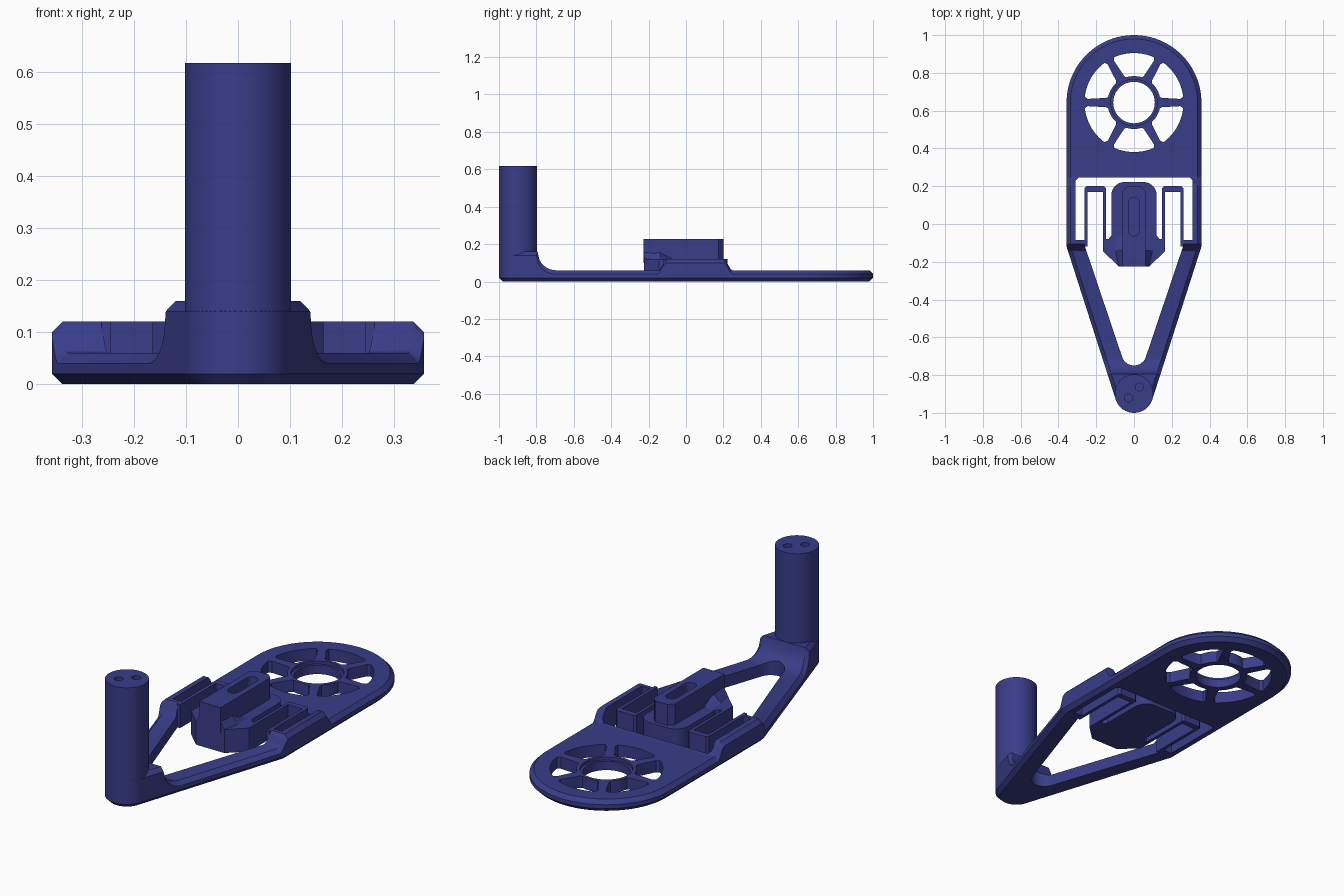
import bpy, bmesh, math
from mathutils import Vector

if "Cube" in bpy.data.objects:
    bpy.data.objects.remove(bpy.data.objects["Cube"])

BLUE = bpy.data.materials.new("deep_blue")
BLUE.diffuse_color = (0.04, 0.047, 0.25, 1)
BLUE.use_nodes = True
BLUE.node_tree.nodes["Principled BSDF"].inputs["Base Color"].default_value = BLUE.diffuse_color
RC = Vector((0, 0.643))      # ring centre
PC = Vector((0, -0.898))     # post centre
R, PR = 0.357, 0.102         # ring and post radius


def finish(bm, name):
    bmesh.ops.remove_doubles(bm, verts=bm.verts, dist=1e-5)
    bmesh.ops.recalc_face_normals(bm, faces=bm.faces)
    me = bpy.data.meshes.new(name)
    bm.to_mesh(me)
    bm.free()
    me.materials.append(BLUE)
    ob = bpy.data.objects.new(name, me)
    bpy.context.collection.objects.link(ob)
    return ob


def prism(name, pts, z0, z1, chamfer=0):
    """Extrude a 2D outline from z0 to z1, optionally bevelling the top rim."""
    bm = bmesh.new()
    f = bm.faces.new([bm.verts.new((x, y, z0)) for x, y in pts])
    ext = bmesh.ops.extrude_face_region(bm, geom=[f])["geom"]
    top = [v for v in ext if isinstance(v, bmesh.types.BMVert)]
    for v in top:
        v.co.z = z1
    if chamfer:
        rim = [e for e in bm.edges if all(v in top for v in e.verts)]
        bmesh.ops.bevel(bm, geom=rim, offset=chamfer, segments=1, affect='EDGES')
    return finish(bm, name)


def arc(c, r, a0, a1, n):
    return [(c[0] + r * math.cos(math.radians(a0 + (a1 - a0) * i / n)),
             c[1] + r * math.sin(math.radians(a0 + (a1 - a0) * i / n))) for i in range(n + 1)]


def circle(c, r, n=48):
    return arc(c, r, 0, 360, n)[:-1]


def mirrored(half):
    """Close a right-hand outline with its mirror image."""
    return half + [(-x, y) for x, y in reversed(half) if abs(x) > 1e-6]


def cut(ob, cutters):
    for c in cutters:
        m = ob.modifiers.new("cut", 'BOOLEAN')
        m.operation, m.solver, m.object = 'DIFFERENCE', 'EXACT', c
    bpy.context.view_layer.update()
    dg = bpy.context.evaluated_depsgraph_get()
    me = bpy.data.meshes.new_from_object(ob.evaluated_get(dg))
    ob.modifiers.clear()
    ob.data = me
    for c in cutters:
        bpy.data.objects.remove(c)


def smoothstep(a, b, t):
    t = min(1, max(0, (t - a) / (b - a)))
    return t * t * (3 - 2 * t)


def height(y):
    """Top of the plate: thin base, raised rails, fillet up to the post."""
    if y < -0.7:
        return 0.16 - math.sqrt(max(0, 0.01 - (max(y, -0.8) + 0.7) ** 2))
    return 0.06 + 0.06 * smoothstep(-0.155, -0.105, y) * (1 - smoothstep(0.2, 0.25, y))


# Frame plate: chamfered outline lofted in rows from back to front
rows = []
for i in range(33):
    a = math.radians(90 - 90 * i / 32)
    n = Vector((math.cos(a), math.sin(a)))
    rows.append((RC + R * n, n))
for y in [0.26] + [0.25 - 0.05 * i / 8 for i in range(9)] + [-0.09, -0.105]:
    rows.append((Vector((R, y)), Vector((1, 0))))
knee = Vector((R, -0.12))
d = knee - PC
ta = math.atan2(d.y, d.x) - math.acos(PR / d.length)
tn = Vector((math.cos(ta), math.sin(ta)))
tangent = PC + PR * tn
rows.append((knee, (tn + Vector((1, 0))).normalized()))
for y in [-0.13, -0.14, -0.148, -0.157, -0.69] + [-0.7 - 0.1 * i / 10 for i in range(11)] + [-0.86]:
    rows.append((knee.lerp(tangent, (knee.y - y) / (knee.y - tangent.y)), tn))
for i in range(17):
    a = ta + (-math.pi / 2 - ta) * i / 16
    n = Vector((math.cos(a), math.sin(a)))
    rows.append((PC + PR * n, n))

bm = bmesh.new()
C = 0.02
loops = []
for p, n in rows:
    h, q = height(p.y), p - C * n
    sec = [(q.x, q.y, 0), (p.x, p.y, C), (p.x, p.y, h - C), (q.x, q.y, h)]
    sec = [(max(0, x), y, z) for x, y, z in sec]
    sec += [(-x, y, z) for x, y, z in reversed(sec)]
    loops.append([bm.verts.new(c) for c in sec])
for a, b in zip(loops, loops[1:]):
    for k in range(8):
        j = (k + 1) % 8
        bm.faces.new((a[k], a[j], b[j], b[k]))
frame = finish(bm, "frame_plate")

# Openings: flexure bay joined to the triangular hole, ring windows, centre hole
bay = [(0, 0.245), (0.295, 0.245), (0.31, 0.23), (0.31, -0.085), (0.26, -0.085), (0.26, -0.118)]
bay += arc((0, -0.683), 0.066, -18, -90, 10)
cutters = [prism("bay_cutter", mirrored(bay), -0.1, 0.4)]
for k in range(6):
    mid = 30 + 60 * k
    ho, hi = 23.5, 17.5
    win = (arc(RC, 0.262, mid - ho, mid + ho, 14) + arc(RC, 0.245, mid + ho + 2, mid + ho + 2, 1)[:1]
           + arc(RC, 0.15, mid + hi + 3, mid + hi + 3, 1)[:1] + arc(RC, 0.14, mid + hi, mid - hi, 8)
           + arc(RC, 0.15, mid - hi - 3, mid - hi - 3, 1)[:1]
           + arc(RC, 0.245, mid - ho - 2, mid - ho - 2, 1)[:1])
    cutters.append(prism("window_cutter", win, -0.1, 0.2))
cutters.append(prism("hole_cutter", circle(RC, 0.11), -0.1, 0.2))
cutters.append(prism("counterbore_cutter", circle(RC, 0.123), 0.045, 0.2))
cut(frame, cutters)

# Upright post with two pin holes in its top
post = prism("post", circle(PC, PR, 64), 0.02, 0.617)
cut(post, [prism("pin_cutter", circle(c, 0.021, 24), 0.52, 0.7)
           for c in ((0.029, -0.863), (-0.03, -0.921))])

# Folded spring beams either side of the button
for s, side in ((1, "right"), (-1, "left")):
    u = [(0.262, -0.12), (0.262, 0.19), (0.252, 0.2), (0.158, 0.2), (0.148, 0.19), (0.148, -0.1),
         (0.164, -0.1), (0.164, 0.17), (0.245, 0.17), (0.245, -0.12)]
    prism("spring_beam_" + side, [(s * x, y) for x, y in u], 0, 0.12)

# Button body with flared front wings
body = [(0, 0.222)] + arc((0.05, 0.152), 0.07, 90, 0, 10) + [
    (0.12, -0.06), (0.135, -0.08), (0.164, -0.08), (0.164, -0.145), (0.08, -0.225)]
prism("button_body", mirrored(body), 0, 0.12)

# Ridge on the button, with a rounded slot
ridge = prism("button_ridge", mirrored([(0, 0.2), (0.035, 0.2), (0.06, 0.175), (0.06, -0.226)]),
              0.1, 0.227)
slot = arc((0, 0.112), 0.03, 0, 180, 12) + arc((0, -0.033), 0.03, 180, 360, 12)
cut(ridge, [prism("slot_cutter", slot, 0.15, 0.4)])

# Sloped shoulders blending the ridge into the wings
bm = bmesh.new()
ends = []
for y, w, z in ((-0.225, 0.08, 0.175), (-0.14, 0.098, 0.165), (-0.06, 0.098, 0.121)):
    ends.append([bm.verts.new(c) for c in ((-w, y, 0.11), (w, y, 0.11), (w, y, 0.12),
                                           (0.05, y, z), (-0.05, y, z), (-w, y, 0.12))])
for a, b in zip(ends, ends[1:]):
    for k in range(6):
        j = (k + 1) % 6
        bm.faces.new((a[k], a[j], b[j], b[k]))
bm.faces.new(ends[0])
bm.faces.new(ends[-1])
finish(bm, "button_shoulders")

# Smooth curved walls, keep hard edges
for ob in bpy.context.collection.objects:
    bpy.ops.object.select_all(action='DESELECT')
    ob.select_set(True)
    bpy.context.view_layer.objects.active = ob
    bpy.ops.object.shade_smooth_by_angle(angle=math.radians(30))
